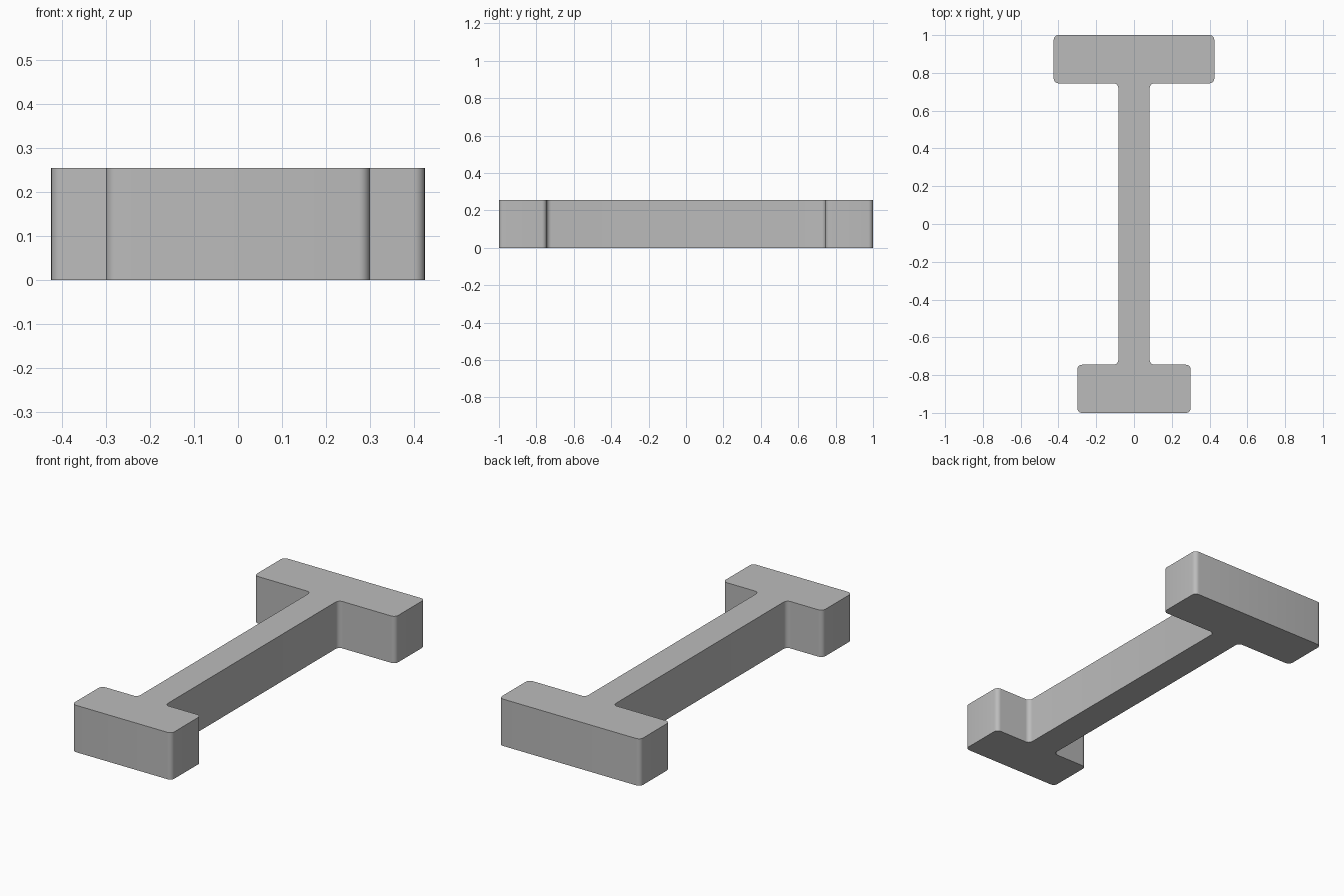
import bpy
import bmesh

old = bpy.data.objects.get("Cube")
if old:
    bpy.data.objects.remove(old, do_unlink=True)

HEIGHT = 0.255
RADIUS = 0.025

# Plain grey material
grey = bpy.data.materials.new("plain_grey")
grey.use_nodes = True
colour = (0.5, 0.5, 0.5, 1)
grey.diffuse_color = colour
grey.node_tree.nodes["Principled BSDF"].inputs["Base Color"].default_value = colour

# Half outline: wide back flange, web, narrow front flange; mirrored across x
half = [(0.425, 1), (0.425, 0.745), (0.083, 0.745),
        (0.083, -0.745), (0.3, -0.745), (0.3, -1)]
outline = half + [(-x, y) for x, y in reversed(half)]

# Extrude the outline, then round its upright edges
bm = bmesh.new()
base = bm.faces.new([bm.verts.new((x, y, 0)) for x, y in outline])
top = bmesh.ops.extrude_face_region(bm, geom=[base], use_keep_orig=True)["geom"]
bmesh.ops.translate(bm, vec=(0, 0, HEIGHT),
                    verts=[v for v in top if isinstance(v, bmesh.types.BMVert)])
upright = [e for e in bm.edges if abs(e.verts[0].co.z - e.verts[1].co.z) > 0.1]
bmesh.ops.bevel(bm, geom=upright, offset=RADIUS, segments=6,
                profile=0.5, affect='EDGES')
bmesh.ops.recalc_face_normals(bm, faces=bm.faces)

mesh = bpy.data.meshes.new("flanged_beam")
bm.to_mesh(mesh)
bm.free()
mesh.materials.append(grey)
beam = bpy.data.objects.new("flanged_beam", mesh)
bpy.context.collection.objects.link(beam)

# Smooth the rounded corners, keep the top and bottom rims sharp
bpy.context.view_layer.objects.active = beam
beam.select_set(True)
bpy.ops.object.shade_smooth_by_angle(angle=0.6)
